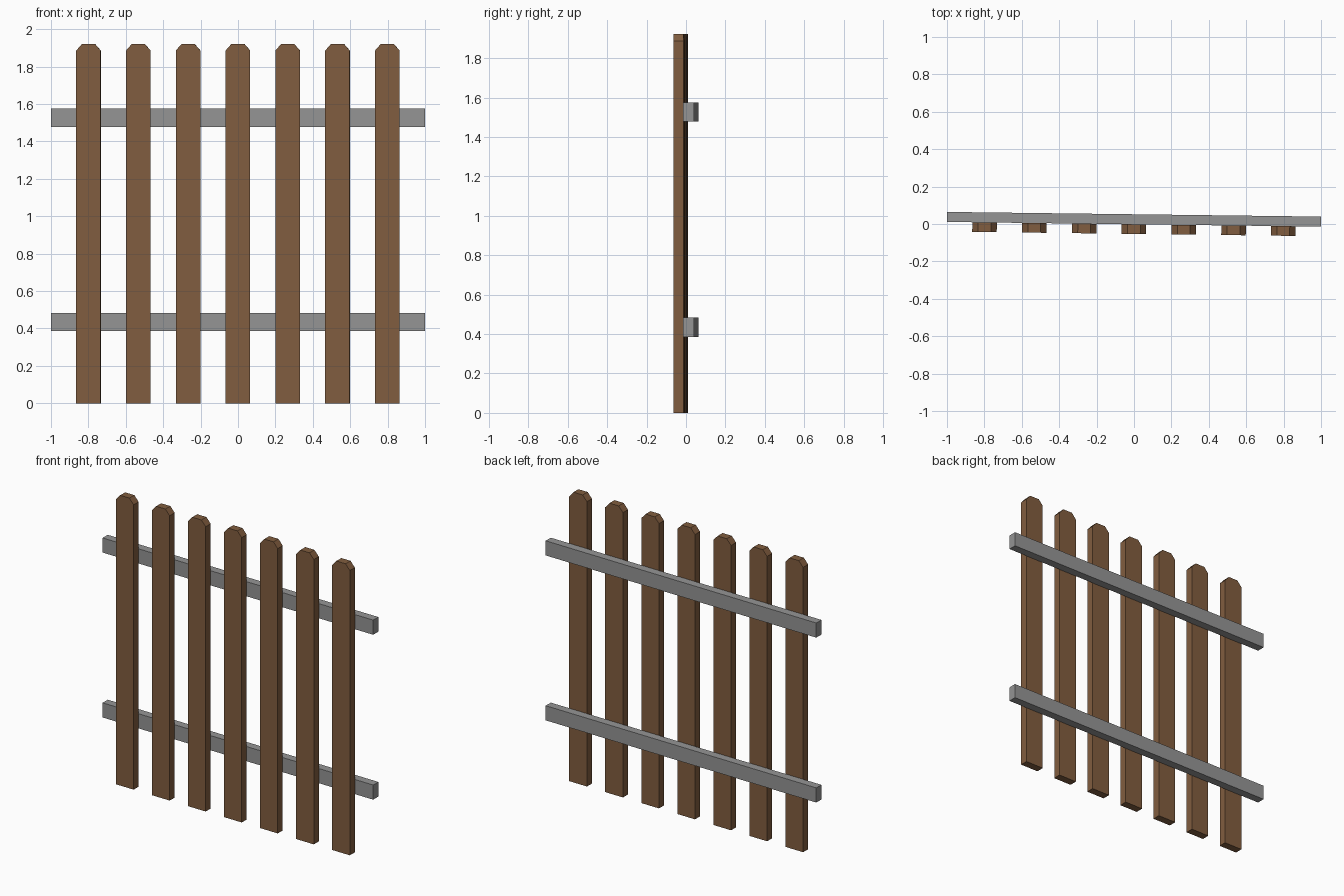
import bpy, bmesh, math
from mathutils import Matrix

if "Cube" in bpy.data.objects:
    bpy.data.objects.remove(bpy.data.objects["Cube"])

# The whole panel is turned very slightly about z
YAW = Matrix.Rotation(-math.atan(0.0125), 4, 'Z')


def material(name, rgb):
    m = bpy.data.materials.new(name)
    m.diffuse_color = (*rgb, 1.0)
    m.use_nodes = True
    m.node_tree.nodes["Principled BSDF"].inputs["Base Color"].default_value = m.diffuse_color
    return m


wood = material("brown_wood", (0.22, 0.11, 0.05))
grey = material("grey_rail", (0.30, 0.30, 0.30))


def prism(name, profile, y0, y1, mat):
    """Extrude an x-z profile from y0 (front) to y1 (back)."""
    bm = bmesh.new()
    face = bm.faces.new([bm.verts.new((x, y0, z)) for x, z in profile])
    ext = bmesh.ops.extrude_face_region(bm, geom=[face])
    verts = [g for g in ext["geom"] if isinstance(g, bmesh.types.BMVert)]
    bmesh.ops.translate(bm, verts=verts, vec=(0, y1 - y0, 0))
    bmesh.ops.recalc_face_normals(bm, faces=bm.faces)
    bm.transform(YAW)
    mesh = bpy.data.meshes.new(name)
    bm.to_mesh(mesh)
    bm.free()
    mesh.materials.append(mat)
    obj = bpy.data.objects.new(name, mesh)
    bpy.context.collection.objects.link(obj)
    return obj


# Seven pickets with clipped top corners
W, TOP, SHOULDER, FLAT = 0.0655, 1.922, 1.886, 0.034
for i in range(7):
    c = (i - 3) * 0.2663
    prism(f"picket_{i + 1}",
          [(c - W, 0), (c + W, 0), (c + W, SHOULDER), (c + FLAT, TOP),
           (c - FLAT, TOP), (c - W, SHOULDER)],
          -0.053, -0.0015, wood)

# Two rails behind the pickets
for name, z0, z1 in (("lower_rail", 0.386, 0.483), ("upper_rail", 1.478, 1.575)):
    prism(name, [(-1, z0), (1, z0), (1, z1), (-1, z1)], -0.0015, 0.052, grey)
